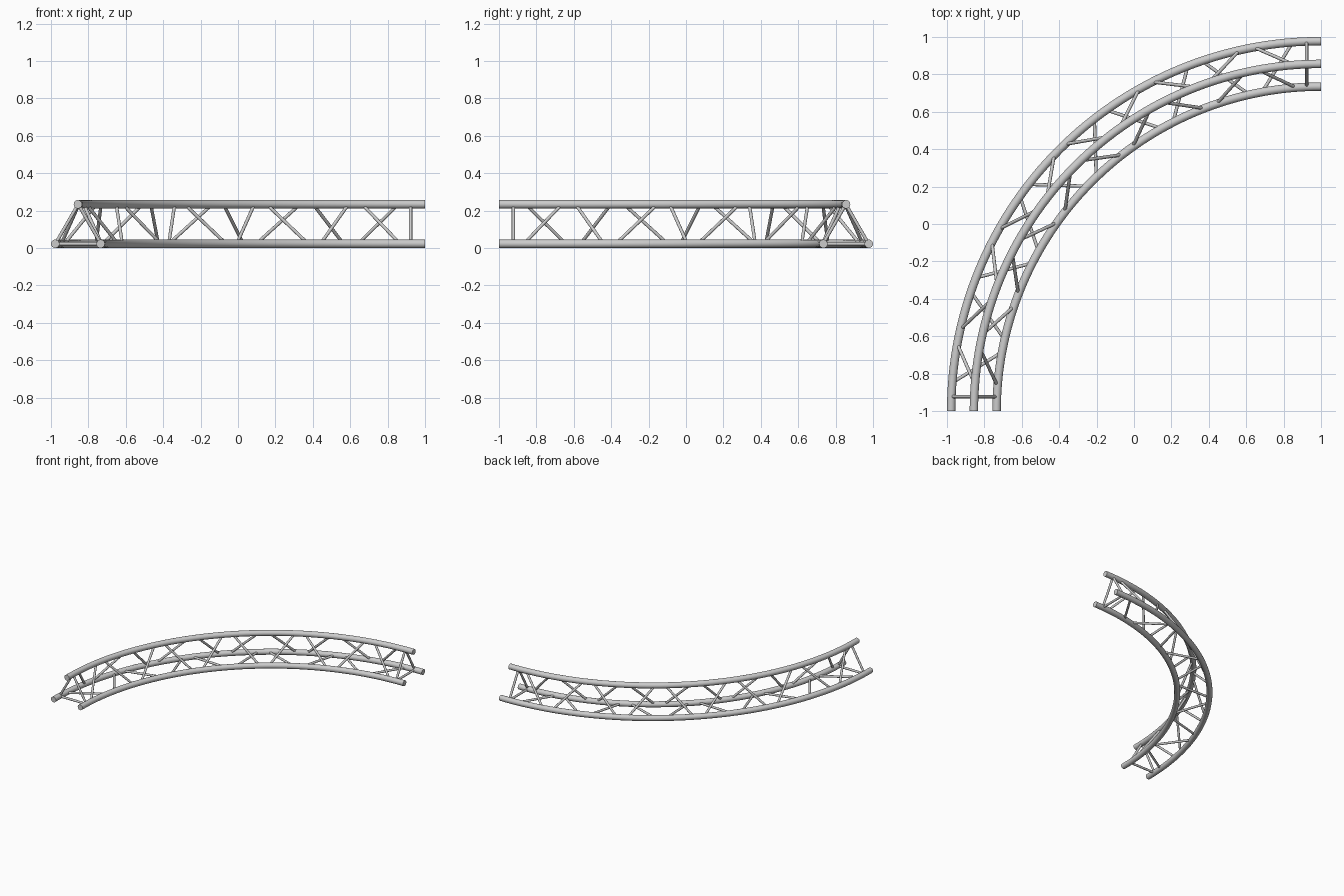
import bpy, bmesh, math
from mathutils import Vector, Matrix

if "Cube" in bpy.data.objects:
    bpy.data.objects.remove(bpy.data.objects["Cube"])

CENTRE = Vector((1, -1, 0))
TUBE, BRACE = 0.0225, 0.009
# chord: (arc radius, height)
OUTER, TOP, INNER = (1.9775, 0.0225), (1.856, 0.234), (1.7345, 0.0225)
FIRST, STEP, GAP = 3.25, 8.35, 1.15   # brace node layout in degrees
END = 0.077                           # end frame distance from the cut ends


def finish(bm, name):
    bmesh.ops.recalc_face_normals(bm, faces=bm.faces)
    me = bpy.data.meshes.new(name)
    bm.to_mesh(me)
    bm.free()
    ob = bpy.data.objects.new(name, me)
    bpy.context.collection.objects.link(ob)
    bpy.context.view_layer.objects.active = ob
    ob.select_set(True)
    bpy.ops.object.shade_smooth_by_angle(angle=math.radians(40))
    ob.select_set(False)


def chord(name, spec):
    r, z = spec
    bm = bmesh.new()
    # round profile at the back end, spun through a quarter circle
    m = Matrix.Translation(CENTRE + Vector((0, r, z))) @ Matrix.Rotation(math.pi / 2, 4, 'Y')
    disc = bmesh.ops.create_circle(bm, cap_ends=True, segments=24, radius=TUBE, matrix=m)
    face = bm.faces[:][0]
    bmesh.ops.spin(bm, geom=[face] + face.edges[:] + face.verts[:], cent=CENTRE,
                   axis=(0, 0, 1), angle=math.pi / 2, steps=64, use_duplicate=False)
    # close the starting end if the spin consumed its cap
    rim = [e for e in bm.edges if e.is_boundary]
    if rim:
        bmesh.ops.holes_fill(bm, edges=rim, sides=0)
    finish(bm, name)


def on_chord(spec, deg):
    a = math.radians(deg)
    return CENTRE + Vector((-spec[0] * math.sin(a), spec[0] * math.cos(a), spec[1]))


def rod(bm, a, b):
    d = b - a
    m = Matrix.Translation((a + b) / 2) @ d.to_track_quat('Z', 'Y').to_matrix().to_4x4()
    bmesh.ops.create_cone(bm, cap_ends=True, segments=12, radius1=BRACE, radius2=BRACE,
                          depth=d.length, matrix=m)


def zigzag(name, even, odd):
    bm = bmesh.new()
    for k in range(10):
        s, e = (even, odd) if k % 2 == 0 else (odd, even)
        rod(bm, on_chord(s, FIRST + k * STEP + GAP),
            on_chord(e, FIRST + (k + 1) * STEP - GAP))
    finish(bm, name)


def end_frame(name, flip):
    bm = bmesh.new()
    pts = []
    for r, z in (OUTER, TOP, INNER):
        c = math.sqrt(r * r - END * END)
        pts.append(CENTRE + (Vector((-c, END, z)) if flip else Vector((-END, c, z))))
    for i in range(3):
        rod(bm, pts[i], pts[(i + 1) % 3])
    finish(bm, name)


# three curved main tubes
chord("outer_chord", OUTER)
chord("top_chord", TOP)
chord("inner_chord", INNER)

# lattice bracing on the three sides
zigzag("outer_bracing", TOP, OUTER)
zigzag("inner_bracing", INNER, TOP)
zigzag("bottom_bracing", OUTER, INNER)

# triangular frames near both ends
end_frame("right_end_frame", False)
end_frame("front_end_frame", True)
